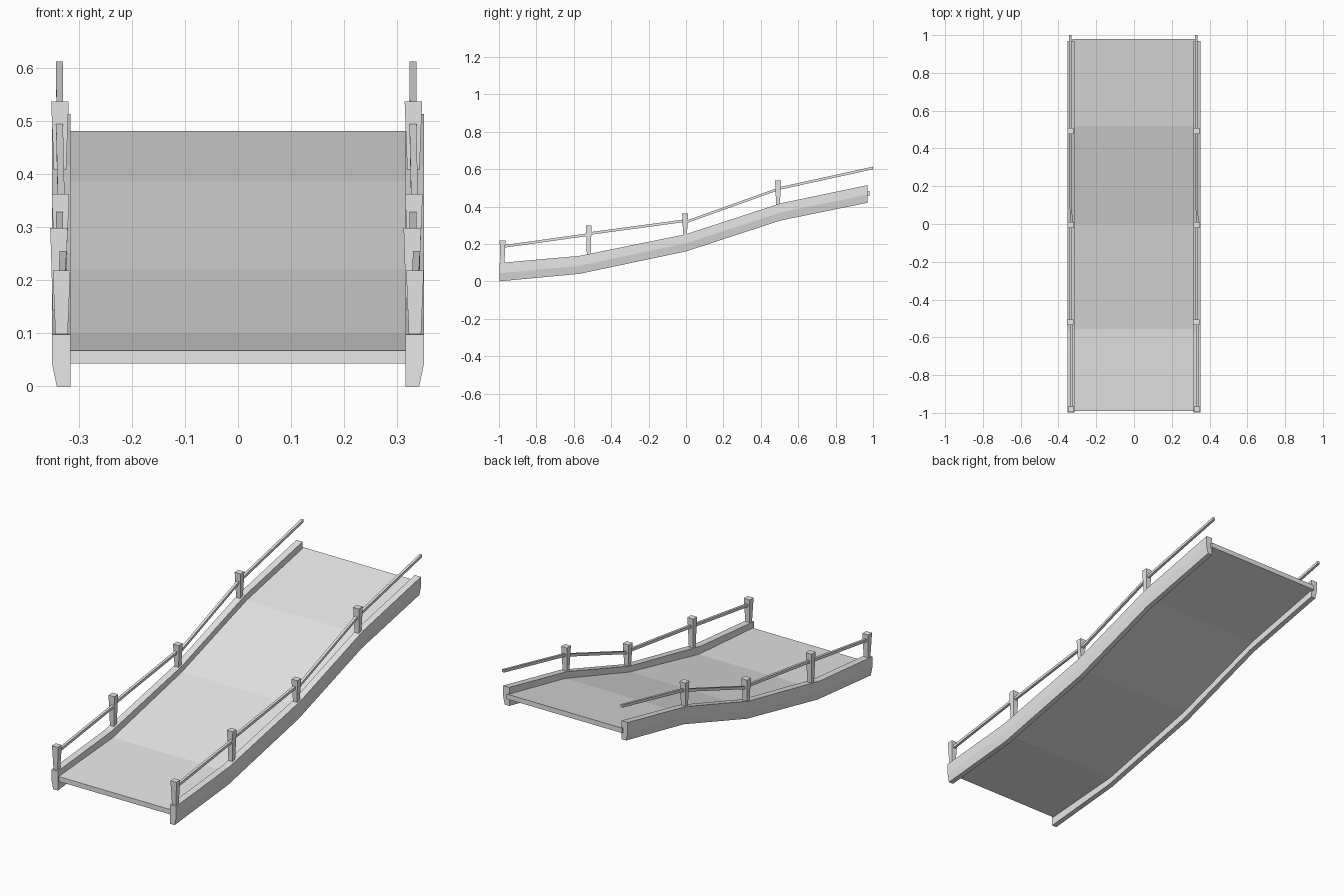
import bpy, bmesh
from mathutils import Vector

if "Cube" in bpy.data.objects:
    bpy.data.objects.remove(bpy.data.objects["Cube"])

grey = bpy.data.materials.new("light_grey")
grey.diffuse_color = (0.8, 0.8, 0.8, 1)
grey.use_nodes = True
grey.node_tree.nodes["Principled BSDF"].inputs["Base Color"].default_value = grey.diffuse_color


def loft(name, rings):
    """Skin a closed solid through a list of matching cross-sections."""
    bm = bmesh.new()
    loops = [[bm.verts.new(p) for p in ring] for ring in rings]
    n = len(loops[0])
    for a, b in zip(loops, loops[1:]):
        for i in range(n):
            j = (i + 1) % n
            bm.faces.new((a[i], a[j], b[j], b[i]))
    bm.faces.new(loops[0][::-1])
    bm.faces.new(loops[-1])
    bmesh.ops.recalc_face_normals(bm, faces=bm.faces)
    mesh = bpy.data.meshes.new(name)
    bm.to_mesh(mesh)
    bm.free()
    mesh.materials.append(grey)
    obj = bpy.data.objects.new(name, mesh)
    bpy.context.collection.objects.link(obj)
    return obj


def rect(cx, cy, z, wx, wy):
    return [(cx + sx * wx / 2, cy + sy * wy / 2, z)
            for sx, sy in ((-1, -1), (1, -1), (1, 1), (-1, 1))]


def bar(name, a, b, w, h):
    """Thin upright rectangular bar running along y."""
    return loft(name, [[(p.x + sx * w / 2, p.y, p.z + sz * h / 2)
                        for sx, sz in ((-1, -1), (1, -1), (1, 1), (-1, 1))]
                       for p in (Vector(a), Vector(b))])


# Sloping deck: (y, top height)
deck_path = [(-0.99, 0.068), (-0.555, 0.10), (0.0, 0.222), (0.52, 0.388), (0.98, 0.482)]
loft("deck", [[(-0.325, y, z - 0.025), (0.325, y, z - 0.025), (0.325, y, z), (-0.325, y, z)]
              for y, z in deck_path])

# Side beams with chamfered outer lower edge: (y, bottom height, top height)
beam_path = [(-0.998, 0.0, 0.098), (-0.57, 0.04, 0.136), (0.0, 0.16, 0.252),
             (0.505, 0.325, 0.417), (0.97, 0.42, 0.514)]
for side, label in ((-1, "left"), (1, "right")):
    loft(f"side_beam_{label}",
         [[(side * 0.316, y, lo), (side * 0.342, y, lo), (side * 0.351, y, lo + 0.043),
           (side * 0.351, y, hi), (side * 0.316, y, hi)] for y, lo, hi in beam_path])

# Posts: (x on the right side, y, bottom, top); the left set is a shifted copy
posts = [(0.334, -0.981, 0.095, 0.219), (0.329, -0.52, 0.138, 0.299),
         (0.332, -0.005, 0.245, 0.363), (0.331, 0.492, 0.405, 0.538)]
# Handrail segments: start and end (x, y, z)
rails = [((0.334, -0.98, 0.186), (0.337, -0.52, 0.250)),
         ((0.331, -0.52, 0.255), (0.330, 0.0, 0.325)),
         ((0.334, 0.0, 0.317), (0.330, 0.492, 0.493)),
         ((0.331, 0.492, 0.495), (0.330, 1.0, 0.606))]
for shift, label in ((0, "right"), (-0.667, "left")):
    for i, (x, y, lo, hi) in enumerate(posts, 1):
        loft(f"post_{label}_{i}", [rect(x + shift, y, lo, 0.023, 0.020),
                                   rect(x + shift, y, hi - 0.028, 0.031, 0.029),
                                   rect(x + shift, y, hi, 0.033, 0.031)])
    for i, (a, b) in enumerate(rails, 1):
        bar(f"handrail_{label}_{i}", (a[0] + shift, a[1], a[2]),
            (b[0] + shift, b[1], b[2]), 0.013, 0.014)
